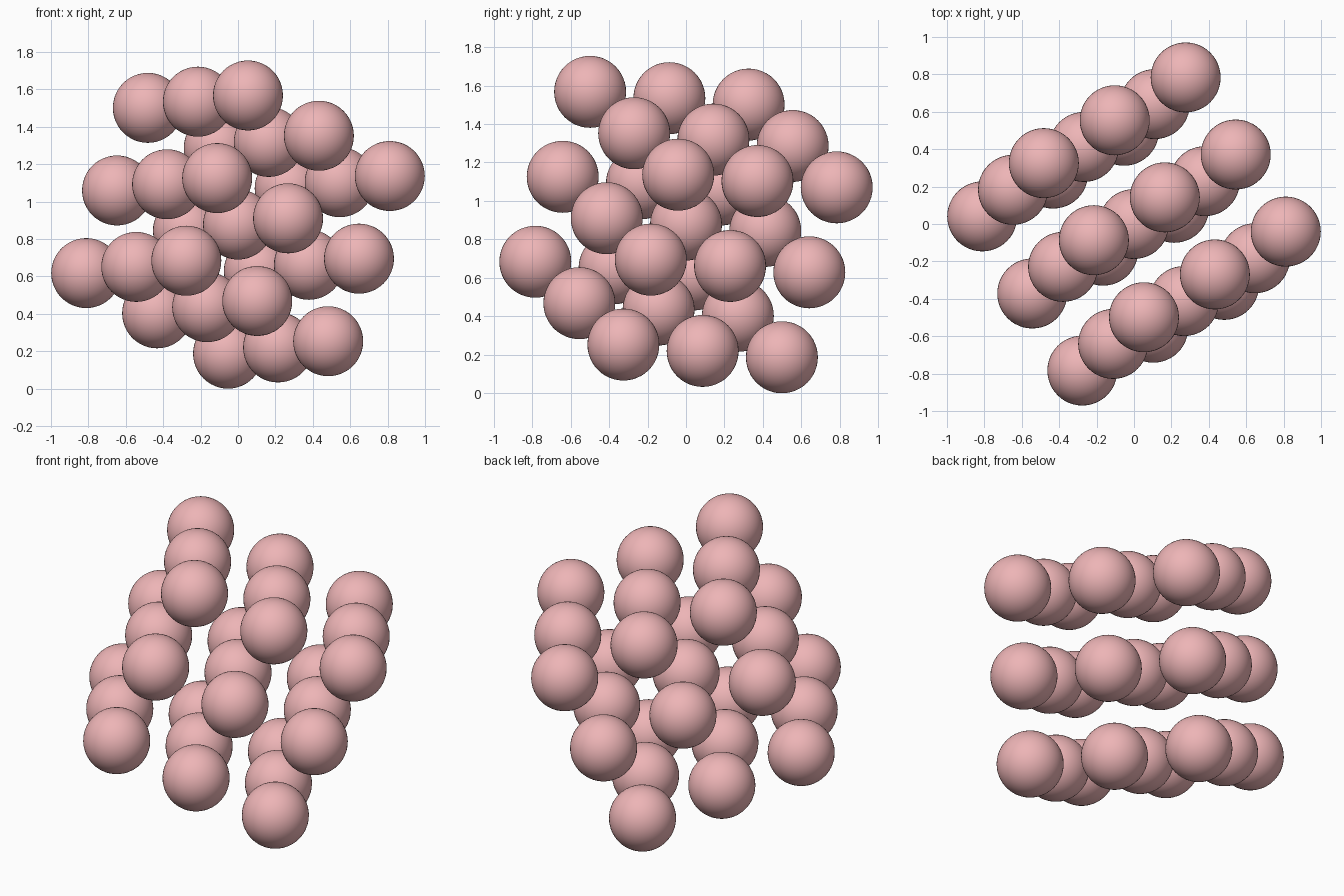
import bpy
from mathutils import Vector

if "Cube" in bpy.data.objects:
    bpy.data.objects.remove(bpy.data.objects["Cube"])

# Tilted cubic lattice: three perpendicular directions
SPACING = 0.4925
RADIUS = 0.187
a = Vector((0.267, -0.411, 0.033)).normalized()
b = Vector((0.382, 0.231, -0.217))
b = (b - a * b.dot(a)).normalized()
c = a.cross(b)
if c.z > 0:
    c = -c

pink = bpy.data.materials.new("pink")
pink.diffuse_color = (0.85, 0.46, 0.47, 1)
pink.use_nodes = True
pink.node_tree.nodes["Principled BSDF"].inputs["Base Color"].default_value = pink.diffuse_color

# Lift so the lowest ball touches the ground
lift = SPACING * (abs(a.z) + abs(b.z) + abs(c.z)) + RADIUS

# 3 x 3 x 3 balls
ball_mesh = None
for i in (-1, 0, 1):
    for j in (-1, 0, 1):
        for k in (-1, 0, 1):
            pos = SPACING * (i * a + j * b + k * c) + Vector((0, 0, lift))
            if ball_mesh is None:
                bpy.ops.mesh.primitive_uv_sphere_add(segments=48, ring_count=24, radius=RADIUS)
                ball = bpy.context.object
                bpy.ops.object.shade_smooth()
                ball_mesh = ball.data
                ball_mesh.materials.append(pink)
            else:
                ball = bpy.data.objects.new("ball", ball_mesh)
                bpy.context.collection.objects.link(ball)
            ball.name = f"ball_{i + 2}_{j + 2}_{k + 2}"
            ball.location = pos
